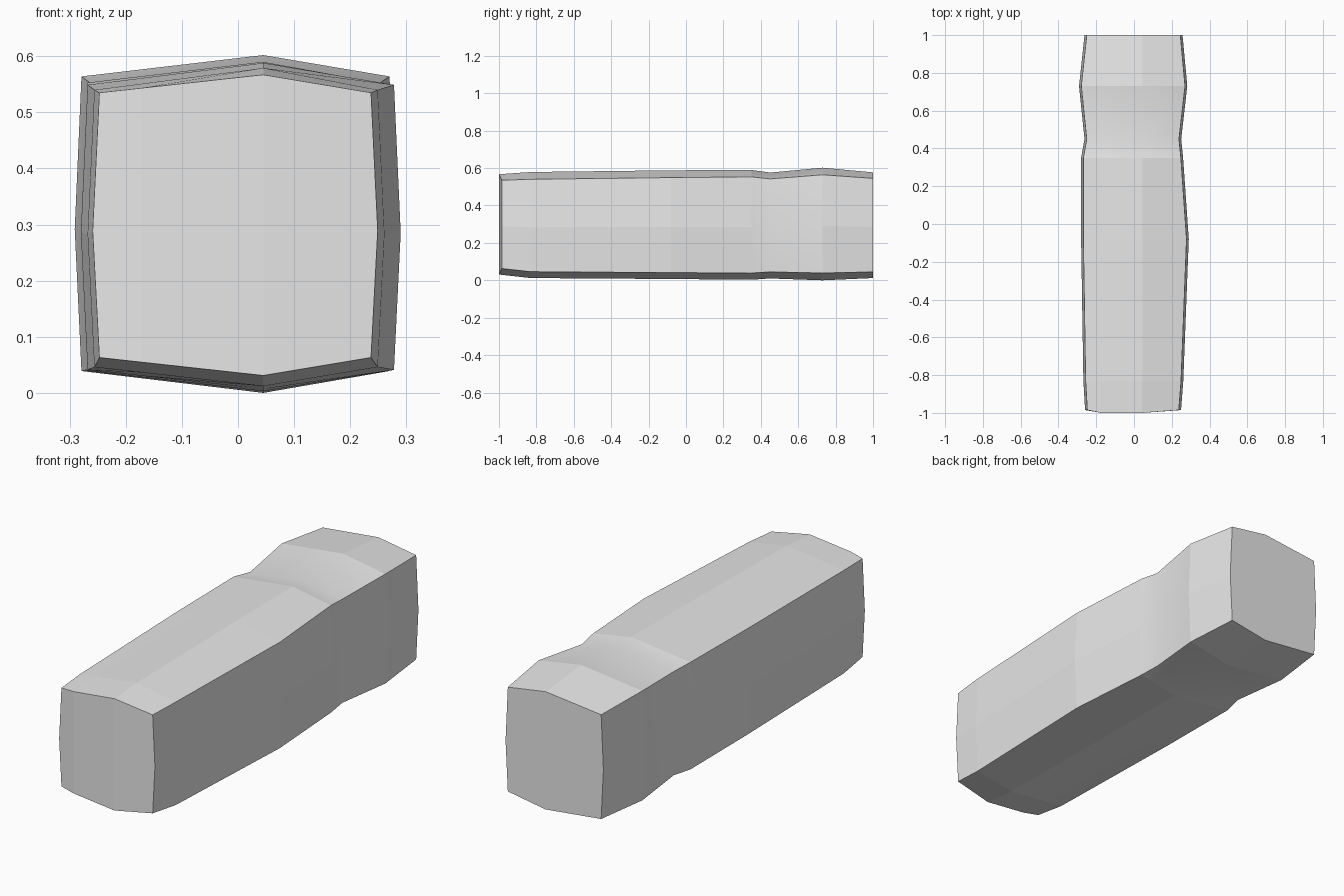
import bpy
import bmesh

cube = bpy.data.objects.get("Cube")
if cube:
    bpy.data.objects.remove(cube, do_unlink=True)

# One plain material
grey = bpy.data.materials.new("light grey")
grey.use_nodes = True
colour = (0.8, 0.8, 0.8, 1)
grey.diffuse_color = colour
grey.node_tree.nodes["Principled BSDF"].inputs["Base Color"].default_value = colour

# Cross-sections: y, left x, right x, top edge, top ridge, bottom edge, bottom ridge
SECTIONS = [
    (-1.00, -0.247, 0.237, 0.535, 0.567, 0.063, 0.031),
    (-0.83, -0.256, 0.249, 0.540, 0.579, 0.046, 0.012),
    (-0.08, -0.268, 0.278, 0.549, 0.588, 0.041, 0.007),
    (0.35, -0.268, 0.248, 0.553, 0.590, 0.039, 0.003),
    (0.45, -0.250, 0.238, 0.542, 0.576, 0.045, 0.010),
    (0.73, -0.279, 0.270, 0.564, 0.602, 0.039, 0.000),
    (1.00, -0.250, 0.245, 0.545, 0.577, 0.045, 0.012),
]
BULGE, RIDGE_X, SHOULDER_X, CORNER_SETBACK = 0.012, 0.045, -0.172, 0.015


def ring(bm, y, x0, x1, top, top_mid, low, low_mid, setback):
    """Ten-sided section with gently bowed sides."""
    t = (SHOULDER_X - x0) / (RIDGE_X - x0)
    top_s, low_s = top + t * (top_mid - top), low + t * (low_mid - low)
    mid = (top + low) / 2 - 0.01
    back = y + setback
    points = [
        (x0, back, top), (SHOULDER_X, y, top_s), (RIDGE_X, y, top_mid),
        (x1, back, top), (x1 + BULGE, back, mid), (x1, back, low),
        (RIDGE_X, y, low_mid), (SHOULDER_X, y, low_s),
        (x0, back, low), (x0 - BULGE, back, mid),
    ]
    return [bm.verts.new(p) for p in points]


bm = bmesh.new()
rings = [ring(bm, *s, CORNER_SETBACK if i == 0 else 0) for i, s in enumerate(SECTIONS)]

# Long sides, with a smooth waist
for i, (a, b) in enumerate(zip(rings, rings[1:])):
    for k in range(10):
        n = (k + 1) % 10
        face = bm.faces.new((a[k], a[n], b[n], b[k]))
        face.smooth = i in (3, 4)

# Bowed front in three panels, flat back
for panel in ((0, 1, 7, 8, 9), (1, 2, 6, 7), (2, 3, 4, 5, 6)):
    bm.faces.new([rings[0][k] for k in panel])
bm.faces.new(rings[-1])
bmesh.ops.recalc_face_normals(bm, faces=bm.faces)

# Keep the long corner edges crisp
for edge in bm.edges:
    if len(edge.link_faces) == 2 and edge.calc_face_angle() > 0.6:
        edge.smooth = False

mesh = bpy.data.meshes.new("waisted_block")
bm.to_mesh(mesh)
bm.free()
mesh.materials.append(grey)
block = bpy.data.objects.new("waisted_block", mesh)
bpy.context.collection.objects.link(block)
